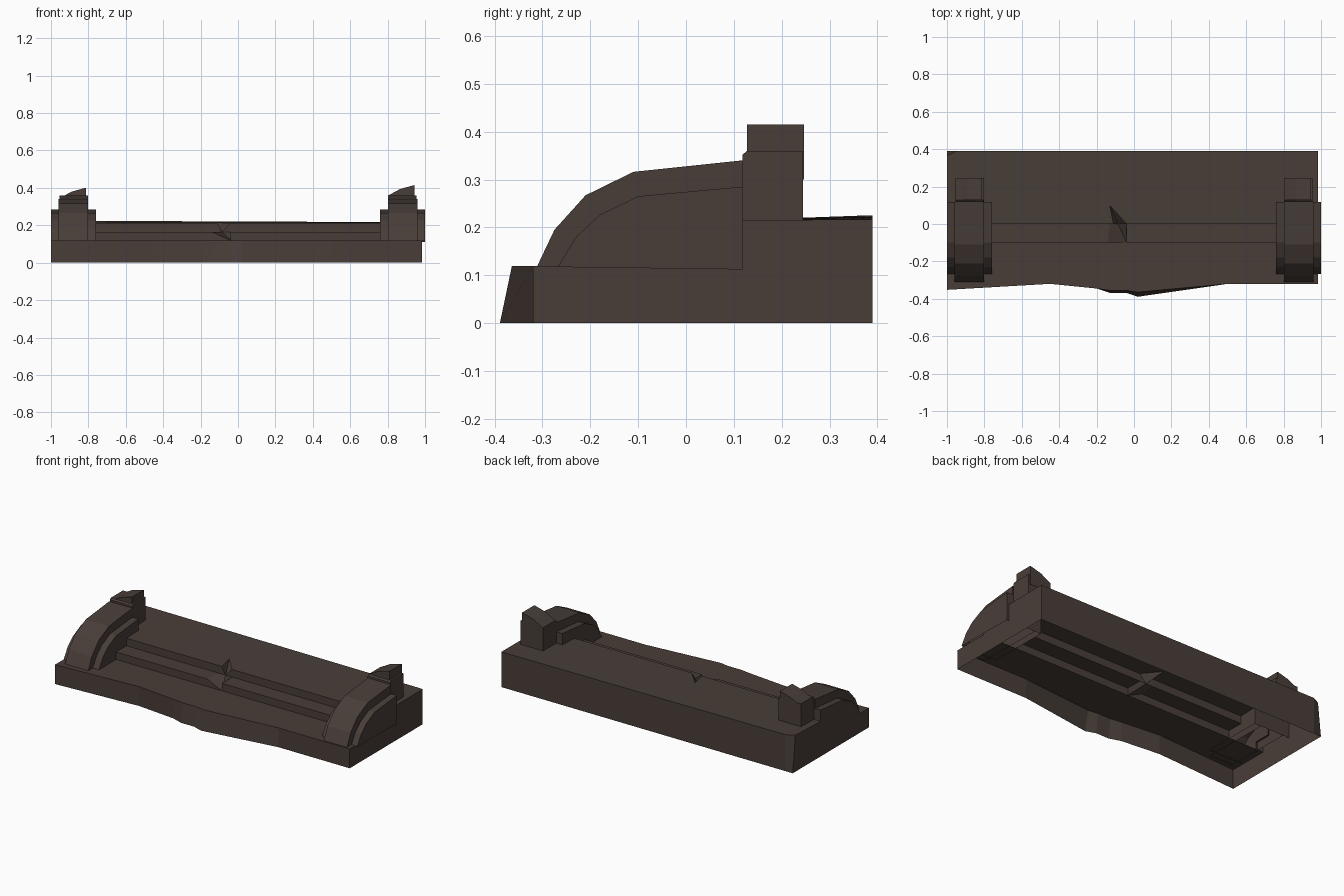
import bpy, bmesh

if "Cube" in bpy.data.objects:
    bpy.data.objects.remove(bpy.data.objects["Cube"])

stone = bpy.data.materials.new("dark_brown_stone")
stone.diffuse_color = (0.066, 0.048, 0.040, 1)
stone.use_nodes = True
stone.node_tree.nodes["Principled BSDF"].inputs["Base Color"].default_value = stone.diffuse_color


def finish(name, bm):
    bmesh.ops.remove_doubles(bm, verts=bm.verts, dist=0.0005)
    bmesh.ops.dissolve_degenerate(bm, edges=bm.edges, dist=0.0005)
    bmesh.ops.recalc_face_normals(bm, faces=bm.faces)
    me = bpy.data.meshes.new(name)
    bm.to_mesh(me)
    bm.free()
    me.materials.append(stone)
    ob = bpy.data.objects.new(name, me)
    bpy.context.collection.objects.link(ob)
    return ob


def extrude(name, pts, axis, a, b, open_last=False):
    """Prism from a 2D profile: axis 'x' takes (y, z), axis 'y' takes (x, z)."""
    bm = bmesh.new()

    def ring(t):
        return [bm.verts.new((t, p[0], p[1]) if axis == 'x' else (p[0], t, p[1])) for p in pts]
    r0, r1 = ring(a), ring(b)
    n = len(pts)
    bm.faces.new(r0)
    bm.faces.new(r1[::-1])
    for i in range(n - (1 if open_last else 0)):
        j = (i + 1) % n
        bm.faces.new((r0[i], r0[j], r1[j], r1[i]))
    return finish(name, bm)


# worn front edge: (x, y top, y bottom)
FRONT = [(-1, -.352, -.352), (-.45, -.32, -.32), (-.2, -.345, -.345),
         (.02, -.364, -.389), (.5, -.32, -.32), (.985, -.32, -.32)]


def front(x, k):
    for p, q in zip(FRONT, FRONT[1:]):
        if x <= q[0]:
            t = (x - p[0]) / (q[0] - p[0])
            return p[k] + t * (q[k] - p[k])
    return FRONT[-1][k]


def column(x):
    zb = .2245 - .004 * (x + 1)
    yb = .39 if x > -.99 else .365
    return [(x, front(x, 2), 0), (x, front(x, 1), .119), (x, -.1, .119), (x, -.1, .165),
            (x, 0, .165), (x, 0, .212), (x, .1, .215), (x, yb, zb), (x, .39, 0)]


# stepped base: open shell with a split across the steps
def crack(xs):
    c = column(-.085)
    return [(x, p[1], p[2]) for x, p in zip(xs, c)]


left = crack([-.13, -.13, -.04, -.14, -.13, -.11, -.13, -.13, -.13])
mid = crack([-.085, -.085, -.04, -.04, -.085, -.085, -.13, -.085, -.085])
right = crack([-.04, -.04, -.04, -.04, -.04, -.04, -.13, -.04, -.04])
mid[3] = mid[2]
mid[5] = mid[4]
cols = [column(x) for x in (-1, -.95, -.8, -.76, -.45, -.2)] + [left, mid, right]
cols += [column(x) for x in (.02, .5, .76, .95, .985)]
bm = bmesh.new()
grid = [[bm.verts.new(p) for p in c] for c in cols]
for a, b in zip(grid, grid[1:]):
    xm = abs(a[0].co.x + b[0].co.x) / 2
    for i in range(8):
        if .76 < xm < .95 and 2 <= i <= 4:
            continue  # hollow under the rails
        bm.faces.new((a[i], a[i + 1], b[i + 1], b[i]))
bm.faces.new(grid[0])
bm.faces.new(grid[-1][::-1])
finish("stepped_base", bm)

# side rails: wide lower band, narrow raised band, post
LOW = [(.118, .112), (.118, .285), (-.10, .265), (-.18, .226), (-.23, .18), (-.268, .117)]
HIGH = [(.118, .112), (.118, .34), (-.11, .316), (-.21, .267), (-.275, .195), (-.312, .117)]
for side, s in (("left", -1), ("right", 1)):
    extrude(side + "_rail_lower_band", LOW, 'x', s * .76, s * 1.0, True)
    extrude(side + "_rail_raised_band", HIGH, 'x', s * .802, s * .96, True)
    post = [(.11, .20), (.11, .298), (.118, .302), (.118, .352), (.128, .36), (.245, .36), (.245, .20)]
    c = s * .878
    extrude(side + "_post", post, 'x', c - .077, c + .077, True)

# broken caps, both rising to the same side
for side, x0, z0 in (("left", -.955, .344), ("right", .801, .358)):
    cap = [(x0, .30), (x0, z0), (x0 + .065, z0 + .036), (x0 + .142, z0 + .057), (x0 + .142, .30)]
    extrude(side + "_broken_cap", cap, 'y', .128, .247)
